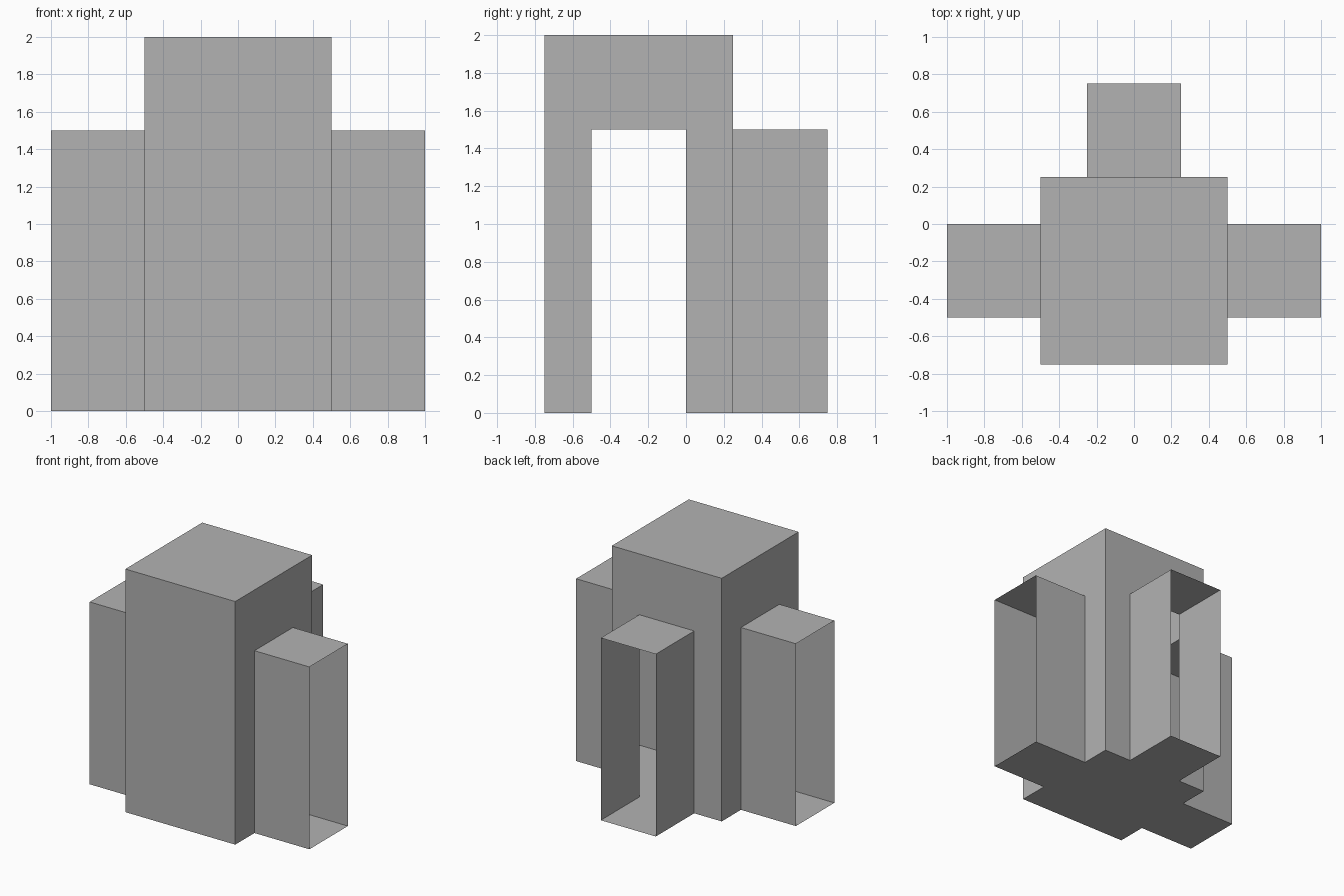
import bpy
import math
from mathutils import Matrix, Vector

if "Cube" in bpy.data.objects:
    bpy.data.objects.remove(bpy.data.objects["Cube"])

grey = bpy.data.materials.new("plain grey")
grey.diffuse_color = (0.448, 0.448, 0.448, 1)
grey.use_nodes = True
grey.node_tree.nodes["Principled BSDF"].inputs["Base Color"].default_value = grey.diffuse_color

CENTRE = Matrix.Translation((0, -0.25, 0))  # body axis
HALF, HEIGHT = 0.5, 2.0                     # body
ARM_HALF, ARM_HEIGHT, ARM_END = 0.25, 1.5, 1.0


def add_sheet(name, faces, angle=0):
    """Thin open surface from face loops, turned about the body axis."""
    turn = CENTRE @ Matrix.Rotation(angle, 4, 'Z')
    verts, index, polys = [], {}, []
    for face in faces:
        poly = []
        for p in face:
            if p not in index:
                index[p] = len(verts)
                verts.append(turn @ Vector(p))
            poly.append(index[p])
        polys.append(poly)
    mesh = bpy.data.meshes.new(name)
    mesh.from_pydata(verts, [], polys)
    mesh.materials.append(grey)
    obj = bpy.data.objects.new(name, mesh)
    bpy.context.collection.objects.link(obj)


# Body: closed front, roof and floor
h, t = HALF, HEIGHT
add_sheet("body_shell", [
    [(-h, -h, 0), (h, -h, 0), (h, -h, t), (-h, -h, t)],
    [(-h, -h, t), (h, -h, t), (h, h, t), (-h, h, t)],
    [(-h, -h, 0), (-h, h, 0), (h, h, 0), (h, -h, 0)],
])

# Three walls with a doorway, each leading into an open-ended arm
a, d = ARM_HALF, ARM_HEIGHT
wall = [(h, y, z) for y, z in [(-h, 0), (-a, 0), (-a, d), (a, d),
                               (a, 0), (h, 0), (h, t), (-h, t)]]
section = [(-a, 0), (a, 0), (a, d), (-a, d)]
sleeve = [[(h, *p), (h, *q), (ARM_END, *q), (ARM_END, *p)]
          for p, q in zip(section, section[1:] + section[:1])]

for side, angle in (("right", 0), ("back", math.pi / 2), ("left", math.pi)):
    add_sheet(side + "_wall", [wall], angle)
    add_sheet(side + "_arm", sleeve, angle)
